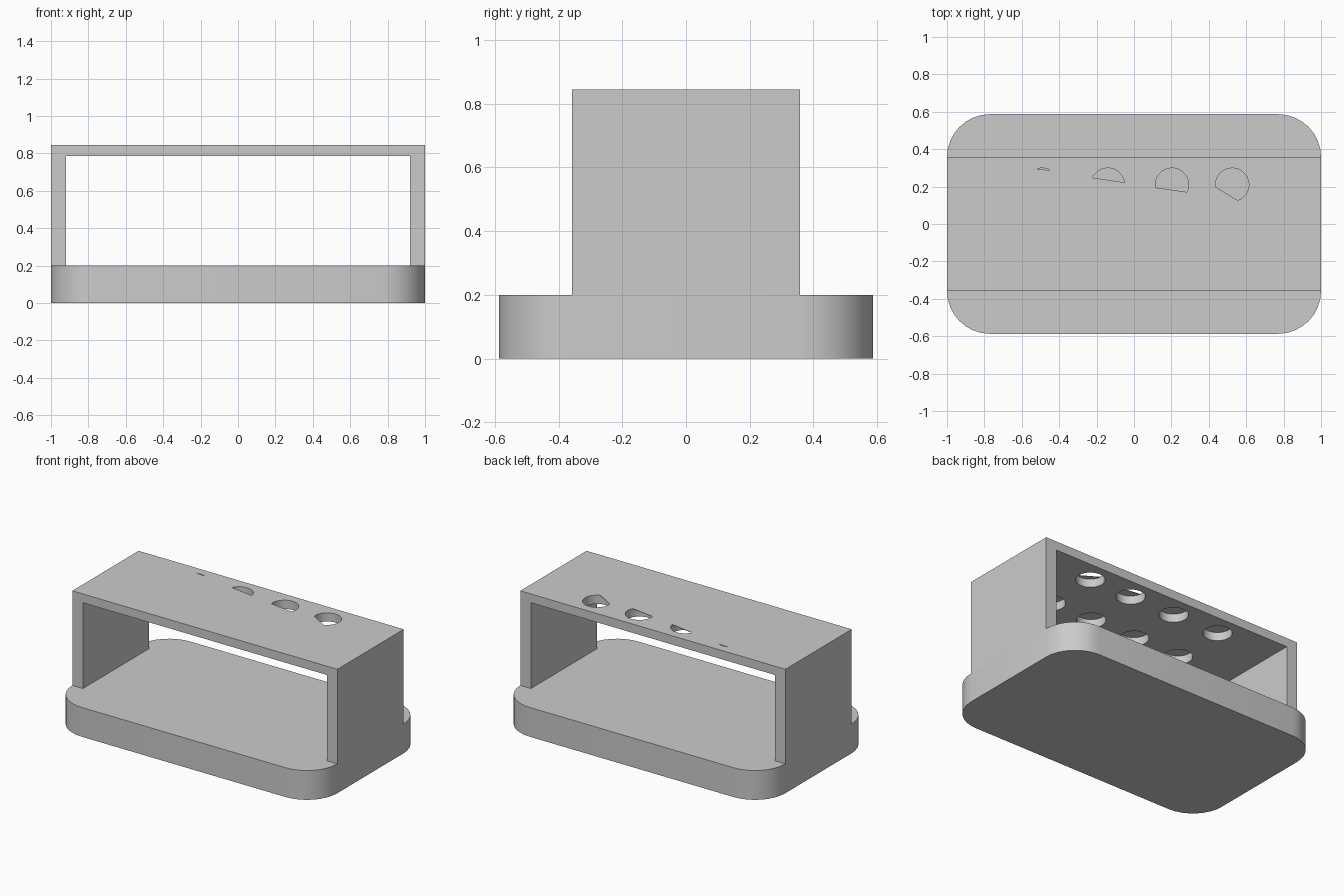
import bpy, bmesh
from math import sin, cos, radians, pi

if "Cube" in bpy.data.objects:
    bpy.data.objects.remove(bpy.data.objects["Cube"])

TOP, R = 0.845, 0.09


def prism(bm, pts, z0, z1):
    """Extrude an XY outline from z0 to z1."""
    face = bm.faces.new([bm.verts.new((x, y, z0)) for x, y in pts])
    ext = bmesh.ops.extrude_face_region(bm, geom=[face])["geom"]
    verts = [g for g in ext if isinstance(g, bmesh.types.BMVert)]
    bmesh.ops.translate(bm, verts=verts, vec=(0, 0, z1 - z0))


def finish(bm, name):
    bmesh.ops.recalc_face_normals(bm, faces=bm.faces)
    me = bpy.data.meshes.new(name)
    bm.to_mesh(me)
    bm.free()
    ob = bpy.data.objects.new(name, me)
    bpy.context.collection.objects.link(ob)
    return ob


def arc(cx, cy, r, a0, a1, n):
    return [(cx + r * cos(radians(a0 + (a1 - a0) * i / n)),
             cy + r * sin(radians(a0 + (a1 - a0) * i / n))) for i in range(n + 1)]


def smooth(ob):
    bpy.ops.object.select_all(action='DESELECT')
    ob.select_set(True)
    bpy.context.view_layer.objects.active = ob
    bpy.ops.object.shade_smooth_by_angle(angle=radians(30))


# Base tray with rounded corners
cr, hx, hy = 0.23, 1.0, 0.587
outline = []
for q, (sx, sy) in enumerate([(1, 1), (-1, 1), (-1, -1), (1, -1)]):
    outline += arc(sx * (hx - cr), sy * (hy - cr), cr, q * 90, q * 90 + 90, 8)
bm = bmesh.new()
prism(bm, outline, 0, 0.2)
base = finish(bm, "base")
smooth(base)

# Bridge: arch profile in XZ extruded along y
profile = [(-1, 0.2), (-1, TOP), (1, TOP), (1, 0.2),
           (0.92, 0.2), (0.92, 0.785), (-0.92, 0.785), (-0.92, 0.2)]
bm = bmesh.new()
face = bm.faces.new([bm.verts.new((x, -0.357, z)) for x, z in profile])
ext = bmesh.ops.extrude_face_region(bm, geom=[face])["geom"]
bmesh.ops.translate(bm, verts=[g for g in ext if isinstance(g, bmesh.types.BMVert)],
                    vec=(0, 0.714, 0))
bridge = finish(bm, "holder_bridge")

# Blind sockets under the bridge, two rows of four
xs = (-0.49, -0.14, 0.203, 0.525)
bm = bmesh.new()
for x in xs:
    for y in (0.21, -0.165):
        prism(bm, arc(x, y, R, 0, 360, 32)[:-1], 0.7, TOP - 0.003)
sockets = finish(bm, "socket_cutter")

# Partial openings through the skin above the back row
bm = bmesh.new()
for x, (a0, a1) in zip(xs, [(62, 111), (8, 155), (-26, 190), (-70, 188)]):
    prism(bm, arc(x, 0.21, R - 0.001, a0, a1, 24), 0.82, 0.9)
openings = finish(bm, "opening_cutter")

for cutter in (sockets, openings):
    mod = bridge.modifiers.new(cutter.name, 'BOOLEAN')
    mod.operation = 'DIFFERENCE'
    mod.solver = 'EXACT'
    mod.object = cutter
    cutter.hide_render = True
    bpy.context.view_layer.objects.active = bridge
    bpy.ops.object.modifier_apply(modifier=mod.name)
    bpy.data.objects.remove(cutter)
smooth(bridge)
